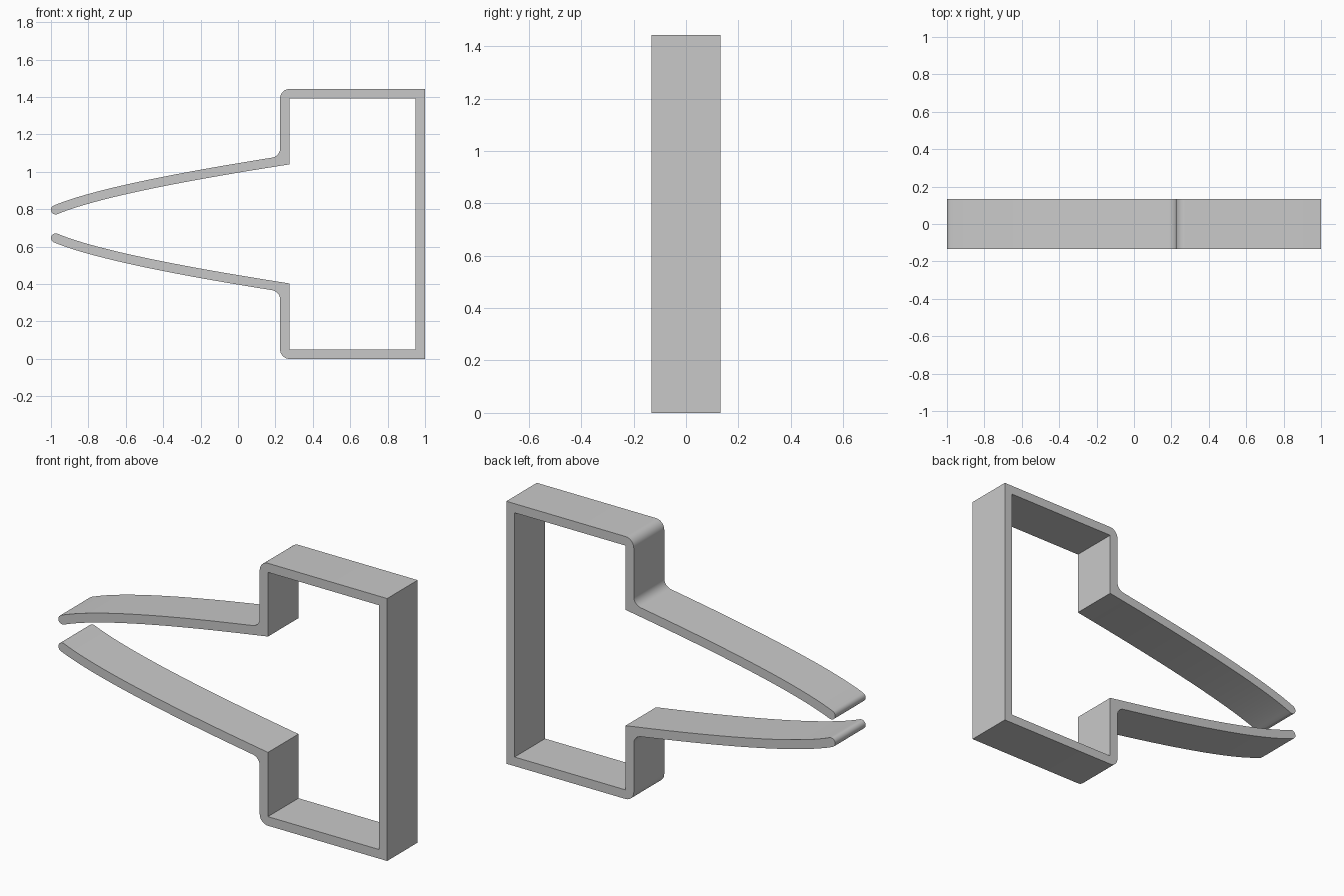
import bpy, bmesh, math
from mathutils import Vector

cube = bpy.data.objects.get("Cube")
if cube:
    bpy.data.objects.remove(cube, do_unlink=True)

HEIGHT, DEPTH, WALL = 1.443, 0.265, 0.05
NECK = 0.225          # outer x of the neck wall
HALF = WALL / 2


def fillet(a, corner, c, radius, steps=8):
    """Arc that rounds the corner between a and c."""
    u, v = (a - corner).normalized(), (c - corner).normalized()
    half_angle = math.acos(u.dot(v)) / 2
    centre = corner + (u + v).normalized() * radius / math.sin(half_angle)
    start = corner + u * radius / math.tan(half_angle) - centre
    end = corner + v * radius / math.tan(half_angle) - centre
    return [centre + start.lerp(end, i / steps).normalized() * radius
            for i in range(steps + 1)]


def arm_curve(t):
    """Point and upward normal on the centreline of the curved arm."""
    a, b, c = Vector((0.275, 1.065)), Vector((-0.692, 0.915)), Vector((-0.975, 0.797))
    point = a * (1 - t) ** 2 + b * 2 * t * (1 - t) + c * t * t
    d = (b - a) * (1 - t) + (c - b) * t
    return point, Vector((d.y, -d.x)).normalized()


# Upper half of the outline, from the outer wall round to the inner wall
samples = [arm_curve(i / 32) for i in range(33)]
outer = [p + n * HALF for p, n in samples]
inner = [p - n * HALF for p, n in samples]
outer = [p for p in outer if p.x < NECK - WALL]
top_corner = Vector((NECK, HEIGHT))
slope = (outer[0] - outer[1]) / (outer[0].x - outer[1].x)
neck_corner = outer[0] + slope * (NECK - outer[0].x)

half = [Vector((1, HEIGHT))]
half += fillet(half[0], top_corner, neck_corner, WALL)
half += fillet(top_corner, neck_corner, outer[0], WALL)
half += outer
tip, normal = samples[-1]
side = Vector((-normal.y, normal.x))
for i in range(1, 12):
    angle = math.pi * i / 12
    half.append(tip + (normal * math.cos(angle) + side * math.sin(angle)) * HALF)
half += [p for p in reversed(inner) if p.x < NECK + HALF]
half += [Vector((NECK + WALL, 1.04)), Vector((NECK + WALL, HEIGHT - WALL)),
         Vector((1 - WALL, HEIGHT - WALL))]

# Mirror to the lower half and close the loop
outline = half + [Vector((p.x, HEIGHT - p.y)) for p in reversed(half)]

# Extrude the outline into a flat-sided strip
bm = bmesh.new()
face = bm.faces.new([bm.verts.new((p.x, -DEPTH / 2, p.y)) for p in outline])
result = bmesh.ops.extrude_face_region(bm, geom=[face], use_keep_orig=True)
moved = [v for v in result["geom"] if isinstance(v, bmesh.types.BMVert)]
bmesh.ops.translate(bm, verts=moved, vec=(0, DEPTH, 0))
bmesh.ops.recalc_face_normals(bm, faces=bm.faces)
mesh = bpy.data.meshes.new("clip_frame")
bm.to_mesh(mesh)
bm.free()
clip = bpy.data.objects.new("clip_frame", mesh)
bpy.context.collection.objects.link(clip)

# Plain grey finish
grey = bpy.data.materials.new("light_grey")
grey.use_nodes = True
colour = (0.584, 0.584, 0.584, 1)
grey.diffuse_color = colour
grey.node_tree.nodes["Principled BSDF"].inputs["Base Color"].default_value = colour
mesh.materials.append(grey)

bpy.ops.object.select_all(action="DESELECT")
clip.select_set(True)
bpy.context.view_layer.objects.active = clip
bpy.ops.object.shade_smooth_by_angle(angle=math.radians(30))
